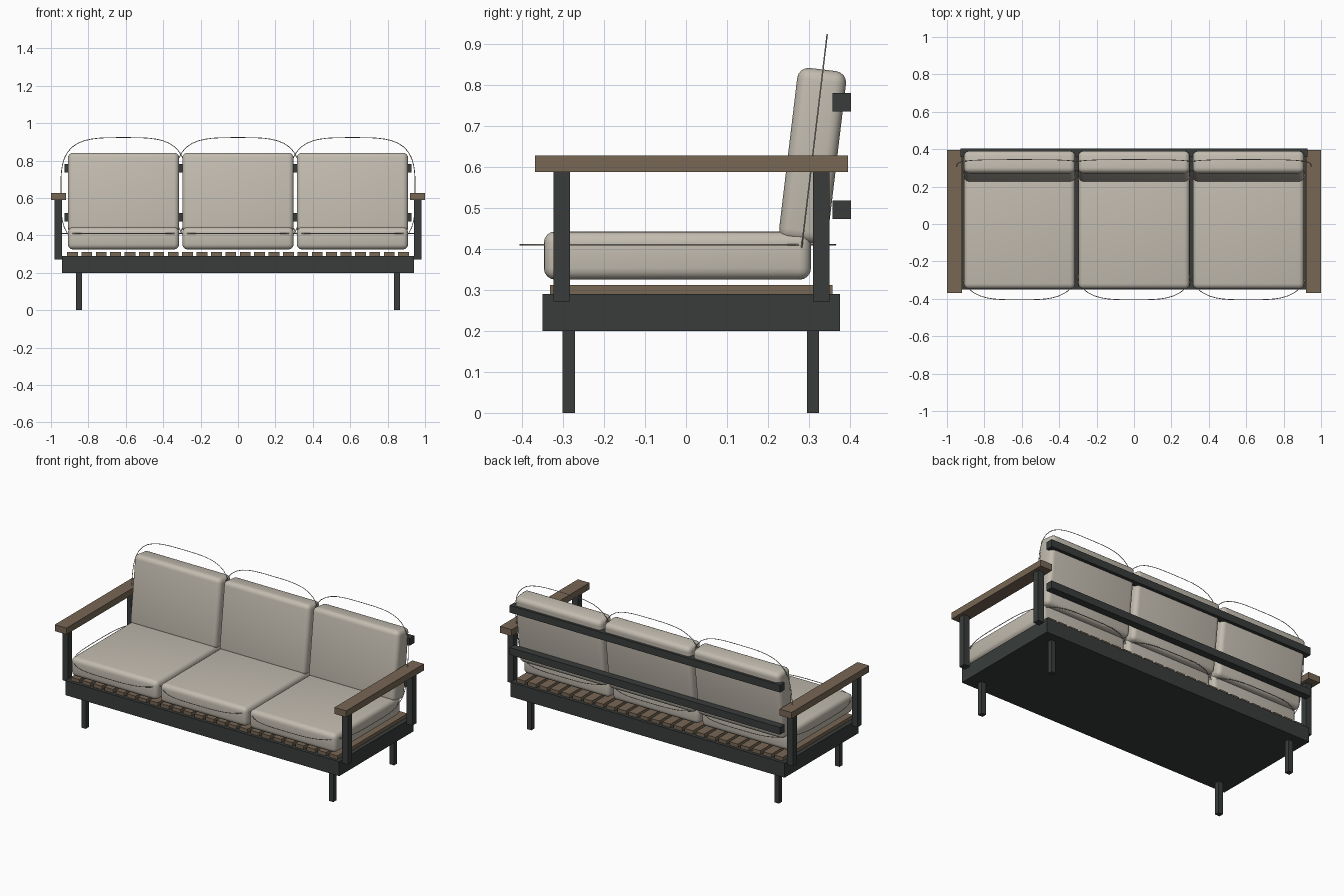
import bpy, math
from mathutils import Matrix, Vector

if "Cube" in bpy.data.objects:
    bpy.data.objects.remove(bpy.data.objects["Cube"])


def material(name, rgb):
    m = bpy.data.materials.new(name)
    m.diffuse_color = (*rgb, 1)
    m.use_nodes = True
    m.node_tree.nodes["Principled BSDF"].inputs["Base Color"].default_value = m.diffuse_color
    return m


METAL = material("dark_metal", (0.04, 0.046, 0.043))
WOOD = material("wood", (0.185, 0.135, 0.09))
FABRIC = material("fabric", (0.54, 0.50, 0.43))


def box(name, x, y, z, mat):
    """Box from (min, max) pairs."""
    bpy.ops.mesh.primitive_cube_add(size=1)
    o = bpy.context.object
    o.name = name
    size = [b - a for a, b in (x, y, z)]
    mid = [(a + b) / 2 for a, b in (x, y, z)]
    o.data.transform(Matrix.Diagonal((*size, 1)))
    o.location = mid
    o.data.materials.append(mat)
    return o


def cushion(name, size, loc, tilt):
    """Soft box with rounded edges."""
    bpy.ops.mesh.primitive_cube_add(size=1)
    o = bpy.context.object
    o.name = name
    o.data.transform(Matrix.Diagonal((*size, 1)))
    o.location = loc
    o.rotation_euler.x = tilt
    o.data.materials.append(FABRIC)
    b = o.modifiers.new("round", 'BEVEL')
    b.width, b.segments = 0.028, 4
    bpy.ops.object.modifier_apply(modifier="round")
    bpy.ops.object.shade_smooth_by_angle(angle=math.radians(40))


def piping(name, a, b, loc, tilt, n=3.6):
    """Thin rounded-rectangle loop bulging around a cushion."""
    c = bpy.data.curves.new(name, 'CURVE')
    c.dimensions = '3D'
    c.bevel_depth, c.bevel_resolution = 0.002, 1
    s = c.splines.new('POLY')
    count = 64
    s.points.add(count - 1)
    for i, p in enumerate(s.points):
        t = math.tau * i / count
        u, v = math.cos(t), math.sin(t)
        r = (abs(u) ** n + abs(v) ** n) ** (-1 / n)
        p.co = (a * u * r, b * v * r, 0, 1)
    s.use_cyclic_u = True
    o = bpy.data.objects.new(name, c)
    o.location = loc
    o.rotation_euler.x = tilt
    c.materials.append(FABRIC)
    bpy.context.collection.objects.link(o)


# Base platform and slats
box("base_platform", (-0.94, 0.94), (-0.35, 0.376), (0.2, 0.29), METAL)
for i in range(24):
    x = (i - 11.5) * 0.077
    box(f"slat_{i + 1}", (x - 0.029, x + 0.029), (-0.332, 0.357), (0.288, 0.312), WOOD)

# Legs, arm posts and armrests on both sides
for side, s in (("left", -1), ("right", 1)):
    def span(a, b):
        return tuple(sorted((s * a, s * b)))
    for end, leg_y, post_y in (("front", -0.286, -0.303), ("back", 0.31, 0.33)):
        box(f"{end}_leg_{side}", span(0.834, 0.865), (leg_y - 0.015, leg_y + 0.015), (0, 0.2), METAL)
        box(f"{end}_arm_post_{side}", span(0.94, 0.98), (post_y - 0.02, post_y + 0.02), (0.272, 0.588), METAL)
    box(f"armrest_{side}", span(0.92, 1.0), (-0.368, 0.395), (0.588, 0.628), WOOD)

# Back rails
for name, z in (("lower", 0.496), ("upper", 0.758)):
    box(f"{name}_back_rail", (-0.928, 0.928), (0.358, 0.403), (z - 0.0225, z + 0.0225), METAL)

# Seat and back cushions with piping
TILT = -0.119
for i in range(3):
    x = (i - 1) * 0.612
    cushion(f"seat_cushion_{i + 1}", (0.595, 0.652, 0.118), (x, -0.021, 0.384), 0)
    piping(f"seat_piping_{i + 1}", 0.34, 0.385, (x, -0.02, 0.41), 0)
    back = Vector((x, 0.309, 0.627))
    cushion(f"back_cushion_{i + 1}", (0.595, 0.12, 0.425), back, TILT)
    piping(f"back_piping_{i + 1}", 0.335, 0.298, back, math.pi / 2 + TILT)
